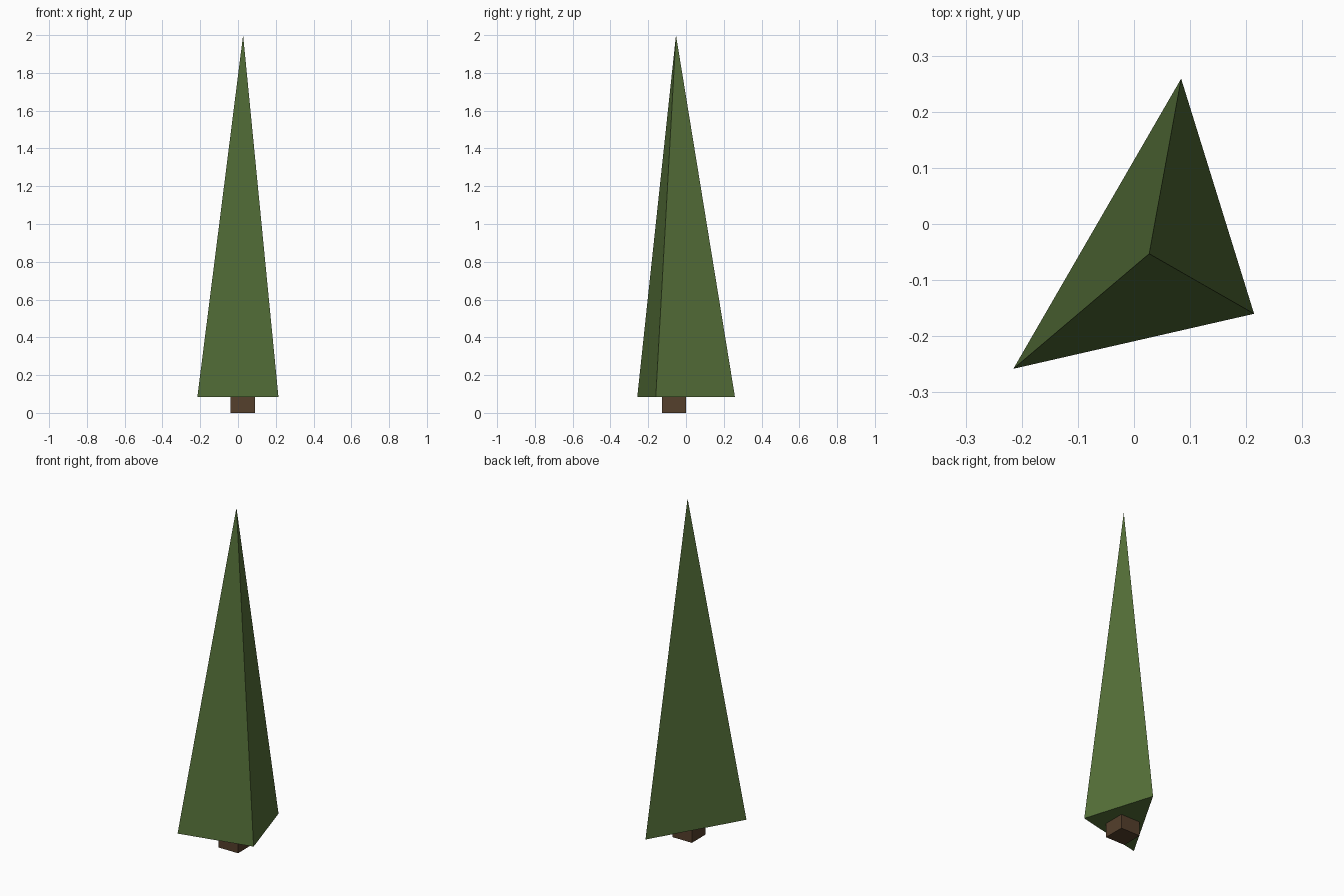
import bpy, bmesh

if "Cube" in bpy.data.objects:
    bpy.data.objects.remove(bpy.data.objects["Cube"])


def paint(obj, name, color):
    mat = bpy.data.materials.new(name)
    mat.diffuse_color = (*color, 1)
    mat.use_nodes = True
    mat.node_tree.nodes["Principled BSDF"].inputs["Base Color"].default_value = mat.diffuse_color
    obj.data.materials.append(mat)


# Foliage: irregular three-sided pyramid with a closed underside
base = [(-0.215, -0.258), (0.214, -0.16), (0.084, 0.259)]
bm = bmesh.new()
ring = [bm.verts.new((x, y, 0.085)) for x, y in base]
tip = bm.verts.new((0.027, -0.053, 2.0))
bm.faces.new(ring[::-1])
for i in range(3):
    bm.faces.new((ring[i], ring[(i + 1) % 3], tip))
bmesh.ops.recalc_face_normals(bm, faces=bm.faces)
mesh = bpy.data.meshes.new("foliage")
bm.to_mesh(mesh)
bm.free()
foliage = bpy.data.objects.new("foliage", mesh)
bpy.context.collection.objects.link(foliage)
paint(foliage, "leaf_green", (0.09, 0.16, 0.04))

# Trunk: short square block, tucked slightly into the foliage
bpy.ops.mesh.primitive_cube_add(size=1, location=(0.025, -0.063, 0.05))
trunk = bpy.context.object
trunk.name = "trunk"
trunk.scale = (0.128, 0.128, 0.1)
bpy.ops.object.transform_apply(location=False, rotation=False, scale=True)
paint(trunk, "bark_brown", (0.09, 0.05, 0.025))
